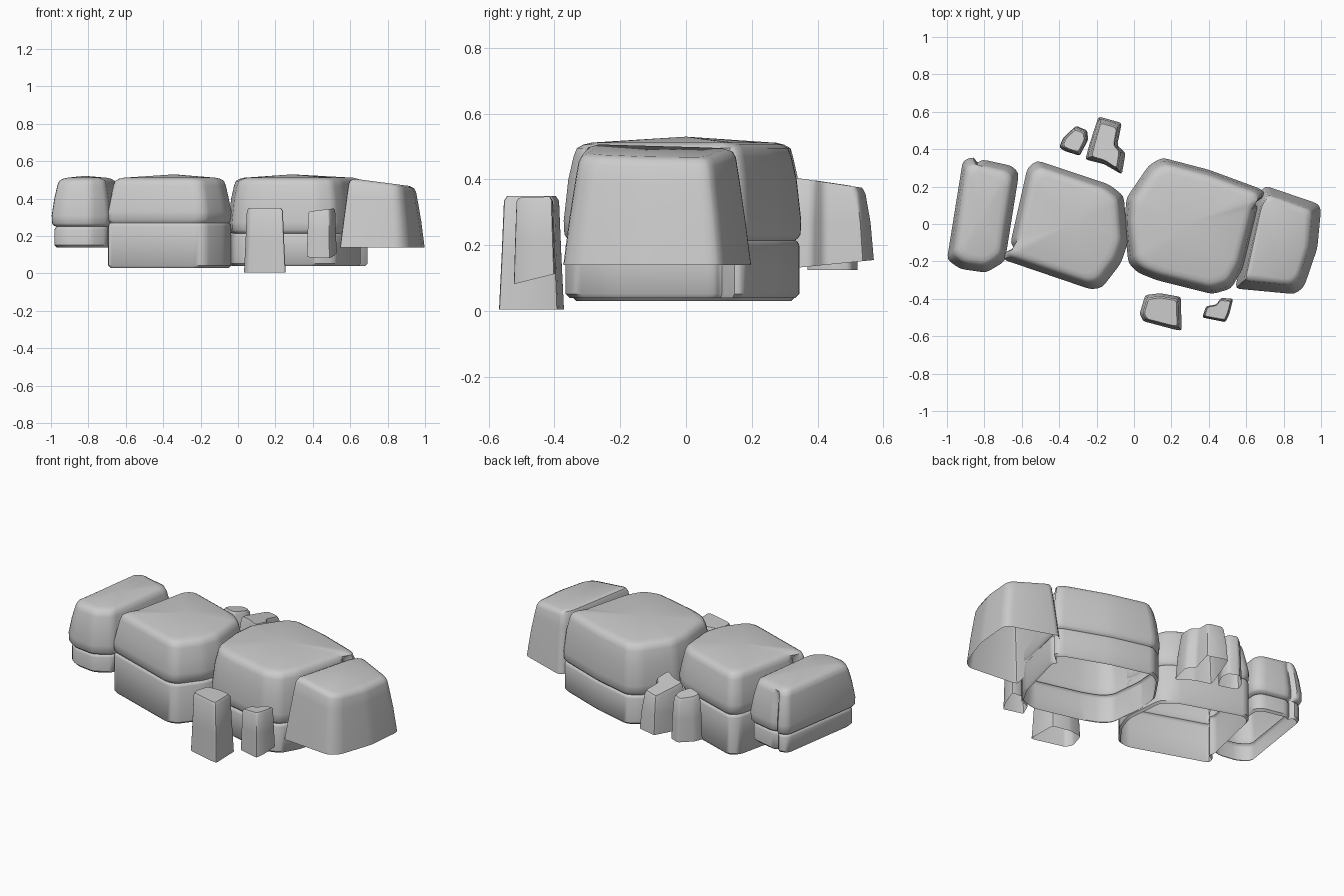
import bpy, bmesh
from mathutils import Vector

if "Cube" in bpy.data.objects:
    bpy.data.objects.remove(bpy.data.objects["Cube"])


def shrink(pts, inset, fill):
    """Pull an outline inwards by the same amount on every side; optionally fill notches."""
    xs, ys = [p[0] for p in pts], [p[1] for p in pts]
    cx, cy = (min(xs) + max(xs)) / 2, (min(ys) + max(ys)) / 2
    fx = 1 - 2 * inset / (max(xs) - min(xs))
    fy = 1 - 2 * inset / (max(ys) - min(ys))
    out = [Vector((cx + (x - cx) * fx, cy + (y - cy) * fy)) for x, y in pts]
    if fill:
        n = len(out)
        area = sum(out[i - 1].x * out[i].y - out[i].x * out[i - 1].y for i in range(n))
        src = [p.copy() for p in out]
        for i in range(n):
            a, p, b = src[i - 1], src[i], src[(i + 1) % n]
            d, e = p - a, b - p
            if (d.x * e.y - d.y * e.x) * area < 0:
                out[i] = (a + b) / 2
    return out


def rounded(pts, radius):
    """Replace each corner with a three point curve."""
    out = []
    for i, p in enumerate(pts):
        a, b = pts[i - 1] - p, pts[(i + 1) % len(pts)] - p
        s = p + a.normalized() * min(radius, a.length * 0.4)
        e = p + b.normalized() * min(radius, b.length * 0.4)
        out += [s, (s + 2 * p + e) / 4, e]
    return out


def stone(name, outline, rings, radius, peak=None, tilt=(0, 0), pivot=(0, 0), low_tilt=(0, 0)):
    """Loft an outline through (z, inset) rings, open underneath; ends may slope."""
    bm = bmesh.new()
    loops = []
    z0, z1 = rings[0][0], rings[-1][0]
    for z, inset in rings:
        w = (z - z0) / (z1 - z0)
        w = max(0, min(1, (w - 0.5) * 2.5))
        lw = 1 if z < z0 + 0.03 else 0
        loop = []
        for p in rounded(shrink(outline, inset, peak and z > 0.49), radius):
            dx, dy = p.x - pivot[0], p.y - pivot[1]
            dz = w * (tilt[0] * dx + tilt[1] * dy) + lw * (low_tilt[0] * dx + low_tilt[1] * dy)
            loop.append(bm.verts.new((p.x, p.y, z + dz)))
        loops.append(loop)
    n = len(loops[0])
    for lo, hi in zip(loops, loops[1:]):
        for i in range(n):
            j = (i + 1) % n
            bm.faces.new((lo[i], lo[j], hi[j], hi[i]))
    if peak:
        c = bm.verts.new(peak)
        for i in range(n):
            bm.faces.new((loops[-1][i], loops[-1][(i + 1) % n], c))
    else:
        bm.faces.new(loops[-1])
    bmesh.ops.recalc_face_normals(bm, faces=bm.faces)
    if max(bm.faces, key=lambda f: f.calc_center_median().z).normal.z < 0:
        bmesh.ops.reverse_faces(bm, faces=bm.faces)
    mesh = bpy.data.meshes.new(name)
    bm.to_mesh(mesh)
    bm.free()
    ob = bpy.data.objects.new(name, mesh)
    bpy.context.collection.objects.link(ob)
    bpy.ops.object.select_all(action='DESELECT')
    ob.select_set(True)
    bpy.context.view_layer.objects.active = ob
    bpy.ops.object.shade_smooth_by_angle(angle=0.75)


def split_block(bottom, seam, low):
    """Ring profile of a block with a worn seam running around it."""
    return [(bottom, low + 0.012), (bottom + 0.012, low), (seam - 0.016, low),
            (seam - 0.006, low + 0.004), (seam, low + 0.012), (seam + 0.006, 0.01),
            (seam + 0.018, 0.002), (seam + 0.06, 0), (0.40, 0.014), (0.47, 0.03),
            (0.495, 0.04), (0.506, 0.06), (0.512, 0.085)]


# Big blocks, left to right
stone("left_block",
      [(-1.0, -0.19), (-0.93, -0.24), (-0.79, -0.26), (-0.69, -0.20), (-0.615, 0.27),
       (-0.65, 0.31), (-0.81, 0.345), (-0.84, 0.325), (-0.855, 0.36), (-0.915, 0.34)],
      split_block(0.14, 0.25, 0.015), 0.025, peak=(-0.82, 0.03, 0.522))
stone("left_middle_block",
      [(-0.70, -0.19), (-0.23, -0.35), (-0.17, -0.34), (-0.07, -0.21), (-0.033, -0.10),
       (-0.055, 0.15), (-0.13, 0.21), (-0.52, 0.34), (-0.57, 0.30), (-0.66, -0.10),
       (-0.64, -0.13), (-0.69, -0.15)],
      split_block(0.03, 0.27, 0.002), 0.025, peak=(-0.34, 0.0, 0.53))
stone("right_middle_block",
      [(-0.03, -0.21), (0.02, -0.26), (0.12, -0.30), (0.42, -0.375), (0.52, -0.345),
       (0.58, -0.24), (0.665, 0.09), (0.64, 0.11), (0.705, 0.15), (0.685, 0.185),
       (0.40, 0.29), (0.15, 0.355), (0.08, 0.315), (-0.04, 0.14), (-0.052, 0.0)],
      split_block(0.04, 0.215, 0.006), 0.025, peak=(0.29, 0.0, 0.53))
stone("right_block",
      [(0.54, -0.345), (0.86, -0.375), (0.91, -0.335), (0.98, -0.13), (1.0, 0.08),
       (0.98, 0.11), (0.70, 0.205), (0.655, 0.14)],
      [(0.14, 0), (0.28, 0.018), (0.40, 0.036), (0.46, 0.046),
       (0.478, 0.056), (0.487, 0.08)],
      0.025, tilt=(-0.13, 0), pivot=(0.77, 0))

# Small wedge stones beside the blocks
stone("front_stone",
      [(0.03, -0.48), (0.06, -0.38), (0.14, -0.37), (0.25, -0.39), (0.255, -0.57),
       (0.22, -0.565), (0.05, -0.52)],
      [(0.005, 0), (0.17, 0.008), (0.335, 0.015), (0.35, 0.025)], 0.012)
stone("small_front_stone",
      [(0.365, -0.50), (0.385, -0.44), (0.44, -0.43), (0.465, -0.395), (0.53, -0.40),
       (0.51, -0.48), (0.49, -0.525)],
      [(0.1, 0), (0.22, 0.004), (0.33, 0.008), (0.34, 0.014)], 0.01,
      tilt=(0.12, 0), pivot=(0.45, -0.45), low_tilt=(0, 0.25))
stone("small_back_stone",
      [(-0.40, 0.41), (-0.38, 0.46), (-0.31, 0.525), (-0.25, 0.50), (-0.245, 0.45),
       (-0.29, 0.365), (-0.37, 0.39)],
      [(0.125, 0), (0.26, 0.004), (0.375, 0.012), (0.39, 0.022)], 0.012,
      tilt=(0, -0.15), pivot=(-0.32, 0.44))
stone("back_stone",
      [(-0.26, 0.345), (-0.24, 0.42), (-0.19, 0.575), (-0.065, 0.54), (-0.09, 0.42),
       (-0.045, 0.38), (-0.065, 0.265), (-0.16, 0.32)],
      [(0.14, 0), (0.27, 0.01), (0.375, 0.025), (0.392, 0.035)], 0.015,
      tilt=(0, -0.15), pivot=(-0.15, 0.42), low_tilt=(0, 0.1))
